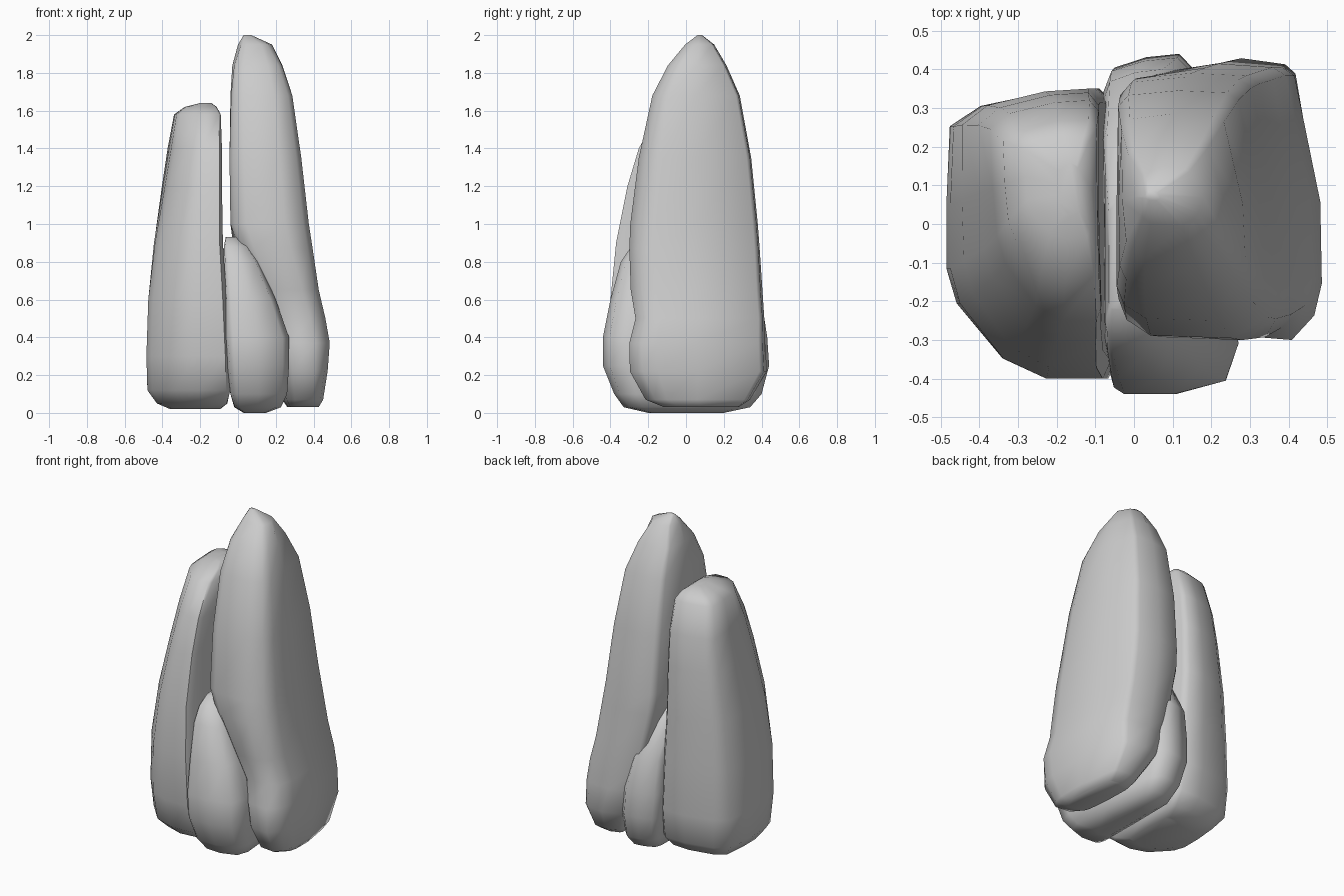
import bpy, bmesh, math


def rock(name, outline, sections):
    """Loft a unit plan outline through (z, x0 front, x0 back, x1, y0, y1, roundness) sections."""
    bm = bmesh.new()
    rings = []
    for z, xf, xb, x1, y0, y1, r in sections:
        ring = []
        for u, v in outline:
            # pull corners towards an ellipse where the rock is rounder
            s = 1 - r + r * 0.5 / math.hypot(u - .5, v - .5)
            u, v = .5 + (u - .5) * s, .5 + (v - .5) * s
            x0 = xf + (xb - xf) * v
            ring.append(bm.verts.new((x0 + u * (x1 - x0), y0 + v * (y1 - y0), z)))
        rings.append(ring)
    n = len(outline)
    for a, b in zip(rings, rings[1:]):
        for i in range(n):
            j = (i + 1) % n
            bm.faces.new((a[i], a[j], b[j], b[i]))
    bm.faces.new(rings[0][::-1])
    bm.faces.new(rings[-1])
    bmesh.ops.recalc_face_normals(bm, faces=bm.faces)
    mesh = bpy.data.meshes.new(name)
    bm.to_mesh(mesh)
    bm.free()
    obj = bpy.data.objects.new(name, mesh)
    bpy.context.collection.objects.link(obj)
    bpy.ops.object.select_all(action='DESELECT')
    obj.select_set(True)
    bpy.context.view_layer.objects.active = obj
    bpy.ops.object.shade_smooth_by_angle(angle=math.radians(60))
    return obj


# Tall right rock, undercut at its lower left
rock("tall_rock",
     [(0, .15), (.05, .07), (.2, .01), (.7, 0), (.93, .08), (1, .2), (.97, .5),
      (.83, .96), (.75, .99), (.42, 1), (.08, .98), (.01, .93), (0, .5)],
     [(.03, .28, .25, .43, -.12, .28, .3),
      (.07, .26, .22, .455, -.22, .34, .3),
      (.22, .24, .13, .48, -.305, .43, .3),
      (.37, .22, .06, .49, -.305, .42, .2),
      (.50, .19, .04, .465, -.27, .415, .1),
      (.65, .13, .01, .43, -.295, .405, .1),
      (.87, .01, -.03, .395, -.30, .39, 0),
      (1.0, -.04, -.04, .375, -.295, .38, 0),
      (1.35, -.045, -.045, .335, -.25, .345, 0),
      (1.68, -.04, -.04, .29, -.18, .285, .1),
      (1.84, -.03, -.03, .24, -.10, .215, .4),
      (1.95, .00, .00, .18, -.01, .15, 1),
      (2.0, .03, .03, .07, .06, .085, 1)])

# Medium left rock, flat towards the gap, chamfered at the front left
rock("left_rock",
     [(0, .38), (.06, .26), (.33, .07), (.6, 0), (.95, 0), (1, .06), (.98, .5),
      (.98, .95), (.9, 1), (.6, .99), (.2, .94), (.02, .87), (0, .6)],
     [(.02, -.36, -.36, -.09, -.18, .18, .2),
      (.05, -.43, -.43, -.05, -.28, .27, .2),
      (.12, -.48, -.48, -.035, -.36, .33, .1),
      (.30, -.485, -.485, -.045, -.40, .35, 0),
      (.60, -.475, -.475, -.06, -.40, .35, 0),
      (.90, -.43, -.455, -.08, -.37, .35, 0),
      (1.2, -.37, -.415, -.085, -.31, .34, 0),
      (1.4, -.335, -.385, -.085, -.25, .32, 0),
      (1.58, -.31, -.35, -.09, -.15, .27, .05),
      (1.62, -.27, -.29, -.11, -.04, .23, .2),
      (1.64, -.20, -.20, -.14, .02, .16, .5)])

# Small wedge rock running front to back between the other two
rock("small_rock",
     [(0, .08), (.04, .02), (.12, 0), (.5, 0), (.9, .04), (1, .15), (.9, .5),
      (.72, .93), (.55, 1), (.3, .99), (.06, .96), (0, .9), (0, .5)],
     [(.0, .03, .03, .15, -.20, .20, .2),
      (.03, -.02, -.02, .23, -.33, .34, .1),
      (.10, -.04, -.04, .26, -.38, .40, 0),
      (.25, -.055, -.07, .27, -.44, .44, 0),
      (.40, -.065, -.08, .27, -.44, .43, 0),
      (.60, -.07, -.08, .20, -.40, .40, 0),
      (.80, -.075, -.08, .11, -.345, .28, 0),
      (.88, -.075, -.075, .06, -.29, .20, 0),
      (.93, -.065, -.065, .00, -.22, .06, 0)])
